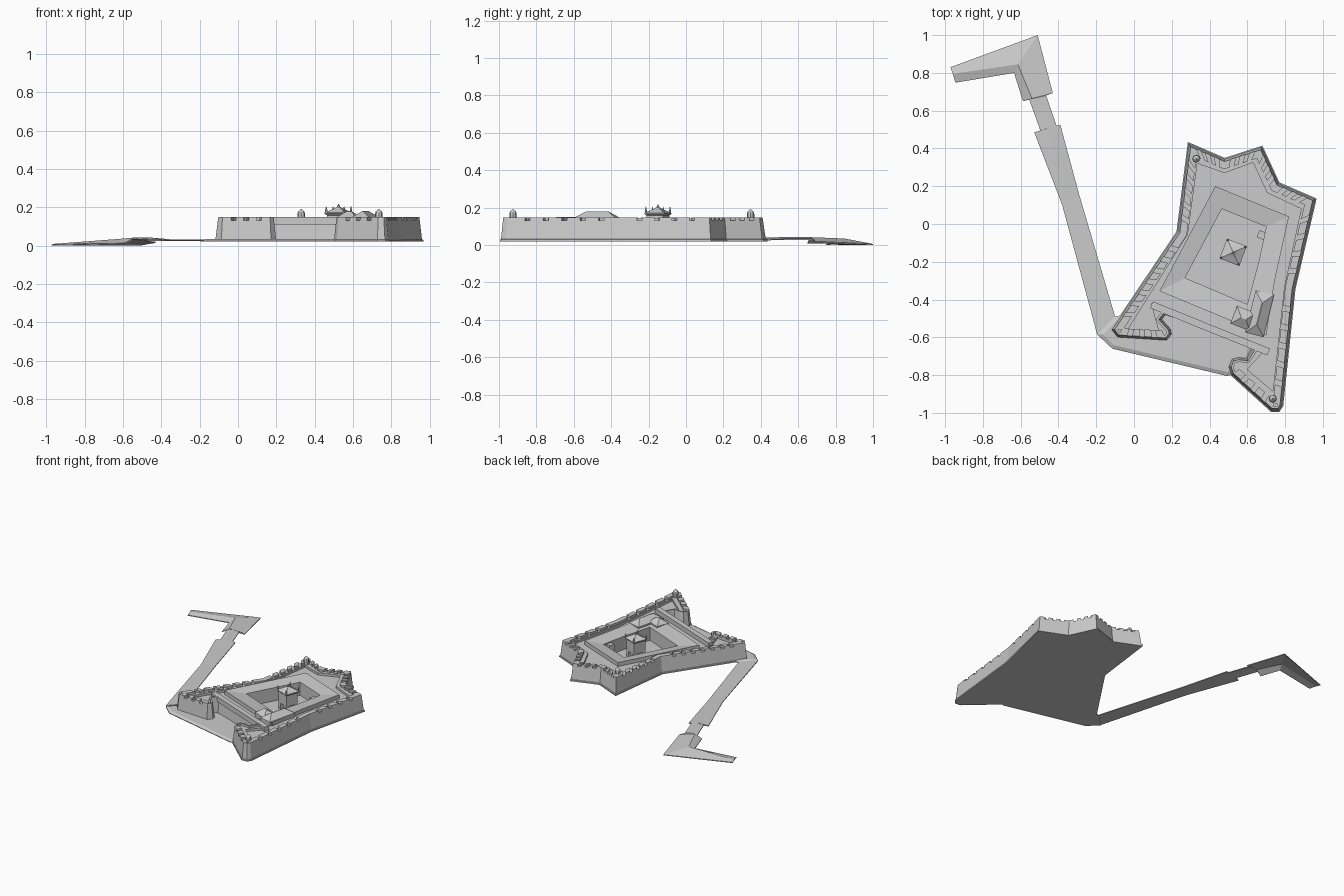
import bpy, bmesh, math
from mathutils import Vector

if "Cube" in bpy.data.objects:
    bpy.data.objects.remove(bpy.data.objects["Cube"])


def finish(bm, name):
    bmesh.ops.recalc_face_normals(bm, faces=bm.faces[:])
    me = bpy.data.meshes.new(name)
    bm.to_mesh(me)
    bm.free()
    ob = bpy.data.objects.new(name, me)
    bpy.context.collection.objects.link(ob)
    return ob


def inset(pts, d):
    # mitred inset of a clockwise outline
    out = []
    for i, p in enumerate(pts):
        a, b, c = Vector(pts[i - 1]), Vector(p), Vector(pts[(i + 1) % len(pts)])
        e, f = (b - a).normalized(), (c - b).normalized()
        n, m = Vector((e.y, -e.x)), Vector((f.y, -f.x))
        out.append(tuple(b + (n + m) * d / (1 + n.dot(m))))
    return out


def loop(bm, pts, z):
    return [bm.verts.new((x, y, z)) for x, y in pts]


def bridge(bm, a, b):
    for i in range(len(a)):
        j = (i + 1) % len(a)
        bm.faces.new((a[i], a[j], b[j], b[i]))


def fill(bm, *loops):
    edges = []
    for l in loops:
        for i in range(len(l)):
            e = bm.edges.get((l[i - 1], l[i]))
            edges.append(e or bm.edges.new((l[i - 1], l[i])))
    bmesh.ops.triangle_fill(bm, use_beauty=True, edges=edges, normal=(0, 0, 1))


def add_loft(bm, rings):
    ls = [loop(bm, p, z) for p, z in rings]
    for a, b in zip(ls, ls[1:]):
        bridge(bm, a, b)
    fill(bm, ls[0])
    fill(bm, ls[-1])


def loft(name, rings):
    bm = bmesh.new()
    add_loft(bm, rings)
    return finish(bm, name)


def rect(cx, cy, sx, sy, ang):
    c, s = math.cos(ang), math.sin(ang)
    return [(cx + c * x - s * y, cy + s * x + c * y) for x, y in
            ((-sx / 2, -sy / 2), (-sx / 2, sy / 2), (sx / 2, sy / 2), (sx / 2, -sy / 2))]


def lathe(name, x, y, profile, n=8):
    return loft(name, [([(x + r * math.cos(-k * math.tau / n), y + r * math.sin(-k * math.tau / n))
                         for k in range(n)], z) for r, z in profile])


# Fort body: sloped walls, terreplein, courtyard range and court
outline = [(.285, .435), (.48, .35), (.68, .415), (.77, .22), (.967, .135), (.855, -.345),
           (.79, -.965), (.77, -.995), (.725, -.995), (.51, -.80), (.495, -.755), (.515, -.71),
           (.555, -.70), (.595, -.705), (.62, -.665), (.17, -.485), (.155, -.505), (.20, -.555),
           (.205, -.585), (.175, -.622), (-.09, -.605), (-.125, -.56), (.225, -.04)]
terre = [(.335, .32), (.48, .27), (.63, .325), (.705, .165), (.885, .08), (.795, -.335),
         (.735, -.885), (.60, -.77), (.70, -.66), (.09, -.42), (.13, -.565), (-.03, -.555),
         (.285, -.055)]
court_out = [(.43, .2), (.82, .04), (.745, -.30), (.70, -.59), (.135, -.355)]
court_in = [(.465, .08), (.70, -.015), (.66, -.2), (.60, -.425), (.27, -.285)]
TOP, SILL, WALK = .148, .132, .115
bm = bmesh.new()
rings = [loop(bm, outline, .02), loop(bm, outline, .03), loop(bm, inset(outline, .006), .032),
         loop(bm, inset(outline, .016), SILL)]
for a, b in zip(rings, rings[1:]):
    bridge(bm, a, b)
fill(bm, rings[0])
par, walk = loop(bm, terre, SILL), loop(bm, terre, WALK)
fill(bm, rings[-1], par)
bridge(bm, par, walk)
c = [loop(bm, court_out, WALK), loop(bm, court_out, .145), loop(bm, court_in, .13),
     loop(bm, court_in, .03)]
fill(bm, walk, c[0])
for a, b in zip(c, c[1:]):
    bridge(bm, a, b)
fill(bm, c[-1])
finish(bm, "fort_body")

# Merlons along the parapet, with embrasure gaps (gaps per outline edge)
gaps = {0: 3, 1: 3, 2: 3, 3: 3, 4: 4, 5: 5, 8: 3, 19: 3, 21: 7, 22: 5}
bm = bmesh.new()
lo, hi = inset(outline, .016), inset(outline, .018)
for i in range(len(outline)):
    if i == 14:
        continue
    j, n = (i + 1) % len(outline), gaps.get(i, 0)
    inn = inset(outline, .056 if n else .03)
    length = (Vector(outline[j]) - Vector(outline[i])).length
    w = .014 / length
    stops = [0]
    for k in range(n):
        t = .1 + .8 * (k + .5) / n
        stops += [t - w, t + w]
    stops.append(1)
    for s, e in zip(stops[::2], stops[1::2]):
        def quad(ring):
            a, b, p, q = (Vector(v) for v in (ring[i], ring[j], inn[i], inn[j]))
            return [tuple(v) for v in (a.lerp(b, s), a.lerp(b, e), p.lerp(q, e), p.lerp(q, s))]
        add_loft(bm, [(quad(lo), SILL), (quad(hi), TOP)])
finish(bm, "parapet_merlons")

# Thick parapet bar along the front curtain
bar = [(.085, -.445), (.10, -.41), (.72, -.66), (.705, -.695)]
loft("curtain_parapet", [(bar, .11), (bar, TOP + .001)])

# Sentry turrets on two bastion points
for k, (x, y) in enumerate(((.33, .345), (.735, -.925))):
    lathe(f"sentry_turret_{k}", x, y, [(.02, .11), (.02, .165), (.017, .176),
                                       (.009, .184), (.003, .190)])

# Court tower: four piers, upper block, pyramid roof and pinnacles
A, TX, TY = math.radians(-21), .525, -.15
for k, (x, y) in enumerate(rect(TX, TY, .07, .07, A)):
    r = rect(x, y, .024, .024, A)
    loft(f"tower_pier_{k}", [(r, .028), (r, .08)])
block = rect(TX, TY, .094, .094, A)
loft("tower_block", [(block, .075), (block, .162)])
loft("tower_roof", [(rect(TX, TY, s, s, A), z) for s, z in
                    ((.094, .158), (.112, .166), (.112, .172), (.04, .192), (.004, .205))])
for k, (x, y) in enumerate(rect(TX, TY, .1, .1, A)):
    lathe(f"tower_pinnacle_{k}", x, y, [(.006, .166), (.006, .185), (.001, .205)], 6)
lathe("tower_finial", TX, TY, [(.008, .195), (.008, .205), (.001, .218)], 6)


# Hip-roofed buildings in the court corner
def hip(name, x, y, sx, sy, ang, eave, ridge, rx, ry):
    loft(name, [(rect(x, y, sx, sy, ang), .03), (rect(x, y, sx, sy, ang), eave),
                (rect(x, y, rx, ry, ang), ridge)])


hip("court_house", .665, -.475, .10, .23, math.radians(-14), .145, .18, .004, .12)
hip("court_chapel", .58, -.50, .11, .10, A, .145, .178, .03, .004)
hip("court_stair", .68, -.06, .05, .04, A, .12, .121, .05, .04)

# Front terrace below the curtain
slab = [(-.195, -.585), (-.1, -.49), (.1, -.45), (.64, -.6), (.60, -.76), (.495, -.805), (-.115, -.66)]
loft("front_terrace", [(slab, .02), (slab, .025), (inset(slab, .02), .034)])

# Covered way leading to the outwork: rows of left, middle, right points
rows = [((-.195, -.585, .03), (-.147, -.537, .031), (-.1, -.49, .03)),
        ((-.38, .1, .03), (-.335, .127, .031), (-.29, .155, .03)),
        ((-.528, .485, .032), (-.46, .505, .042), (-.39, .525, .032)),
        ((-.496, .495, .034), (-.453, .508, .042), (-.41, .52, .034)),
        ((-.555, .66, .034), (-.51, .67, .042), (-.465, .68, .034)),
        ((-.588, .65, .015), (-.54, .665, .042), (-.43, .693, .02)),
        ((-.635, .80, .012), (-.615, .845, .035), (-.51, 1.0, .006)),
        ((-.945, .748, .006), (-.96, .795, .009), (-.972, .83, .006))]
bm = bmesh.new()
sec = []
for r in rows:
    up = [bm.verts.new(p) for p in r]
    dn = [bm.verts.new((x, y, max(0, z - .006))) for x, y, z in reversed(r)]
    sec.append(up + dn)
for a, b in zip(sec, sec[1:]):
    bridge(bm, a, b)
bm.faces.new(sec[0])
bm.faces.new(sec[-1])
finish(bm, "covered_way")
